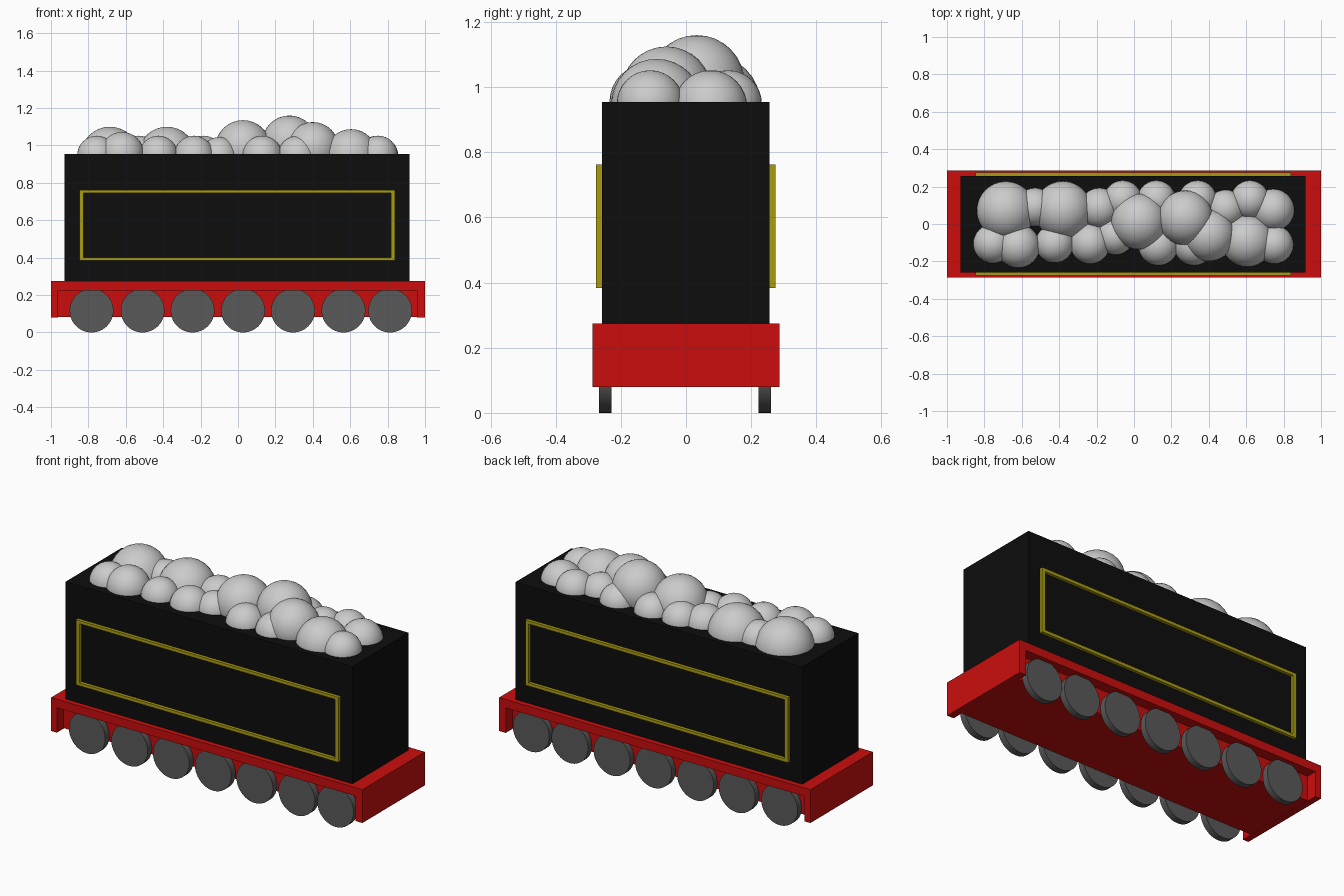
import bpy, math


def material(name, rgb):
    m = bpy.data.materials.new(name)
    m.diffuse_color = (*rgb, 1)
    return m


RED = material("red paint", (0.6, 0.004, 0.004))
BLACK = material("black paint", (0.004, 0.004, 0.004))
YELLOW = material("yellow trim", (0.4, 0.33, 0.005))
DARK = material("dark iron", (0.1, 0.1, 0.1))


def box(name, x, y, z, mat):
    """Box spanning the given (min, max) ranges."""
    bpy.ops.mesh.primitive_cube_add(size=1, location=[sum(r) / 2 for r in (x, y, z)])
    o = bpy.context.object
    o.name = name
    o.scale = [r[1] - r[0] for r in (x, y, z)]
    bpy.ops.object.transform_apply(location=False, rotation=False, scale=True)
    o.data.materials.append(mat)
    return o


# Chassis: top plate, end beams and recessed core
box("chassis_deck", (-1, 1), (-0.287, 0.287), (0.225, 0.274), RED)
box("end_beam_left", (-1, -0.963), (-0.287, 0.287), (0.08, 0.225), RED)
box("end_beam_right", (0.957, 1), (-0.287, 0.287), (0.08, 0.225), RED)
box("chassis_core", (-0.963, 0.957), (-0.225, 0.225), (0.083, 0.225), RED)

# Tender body
box("tender_body", (-0.927, 0.916), (-0.258, 0.257), (0.274, 0.955), BLACK)

# Raised rectangular trim on both sides
for side, y in (("front", (-0.276, -0.257)), ("back", (0.256, 0.275))):
    box(side + "_trim_bottom", (-0.848, 0.84), y, (0.384, 0.402), YELLOW)
    box(side + "_trim_top", (-0.848, 0.84), y, (0.745, 0.763), YELLOW)
    box(side + "_trim_left", (-0.848, -0.826), y, (0.402, 0.745), YELLOW)
    box(side + "_trim_right", (0.818, 0.84), y, (0.402, 0.745), YELLOW)

# Wheels
for side, y in (("front", -0.248), ("back", 0.242)):
    for x in (-0.783, -0.51, -0.243, 0.027, 0.294, 0.564, 0.813):
        bpy.ops.mesh.primitive_cylinder_add(vertices=48, radius=0.117, depth=0.038,
                                            location=(x, y, 0.117),
                                            rotation=(math.pi / 2, 0, 0))
        w = bpy.context.object
        w.name = side + "_wheel"
        w.data.materials.append(DARK)
        bpy.ops.object.shade_smooth_by_angle(angle=math.radians(30))

# Coal lumps: x, y, radius, top height
COAL = [
    (-0.685, 0.072, 0.157, 1.10), (-0.38, 0.075, 0.155, 1.10),
    (0.027, 0.013, 0.15, 1.135), (0.275, 0.033, 0.147, 1.16),
    (0.40, -0.06, 0.14, 1.125), (0.605, -0.09, 0.14, 1.087),
    (0.75, -0.11, 0.103, 1.052), (0.745, 0.075, 0.113, 1.052),
    (0.62, 0.13, 0.103, 1.052), (0.34, 0.13, 0.103, 1.052),
    (0.12, 0.13, 0.103, 1.052), (-0.06, 0.13, 0.103, 1.052),
    (-0.185, 0.085, 0.108, 1.052), (-0.235, -0.105, 0.108, 1.052),
    (-0.425, -0.105, 0.103, 1.052), (-0.62, -0.118, 0.117, 1.072),
    (-0.755, -0.105, 0.105, 1.052), (0.13, -0.115, 0.107, 1.052),
    (0.32, -0.115, 0.107, 1.052), (-0.53, 0.09, 0.103, 1.052),
    (0.49, 0.08, 0.103, 1.052), (-0.10, -0.065, 0.10, 1.045),
]
for x, y, r, top in COAL:
    bpy.ops.mesh.primitive_uv_sphere_add(segments=32, ring_count=16, radius=r,
                                         location=(x, y, top - r))
    bpy.context.object.name = "coal_lump"
    bpy.ops.object.shade_smooth()
